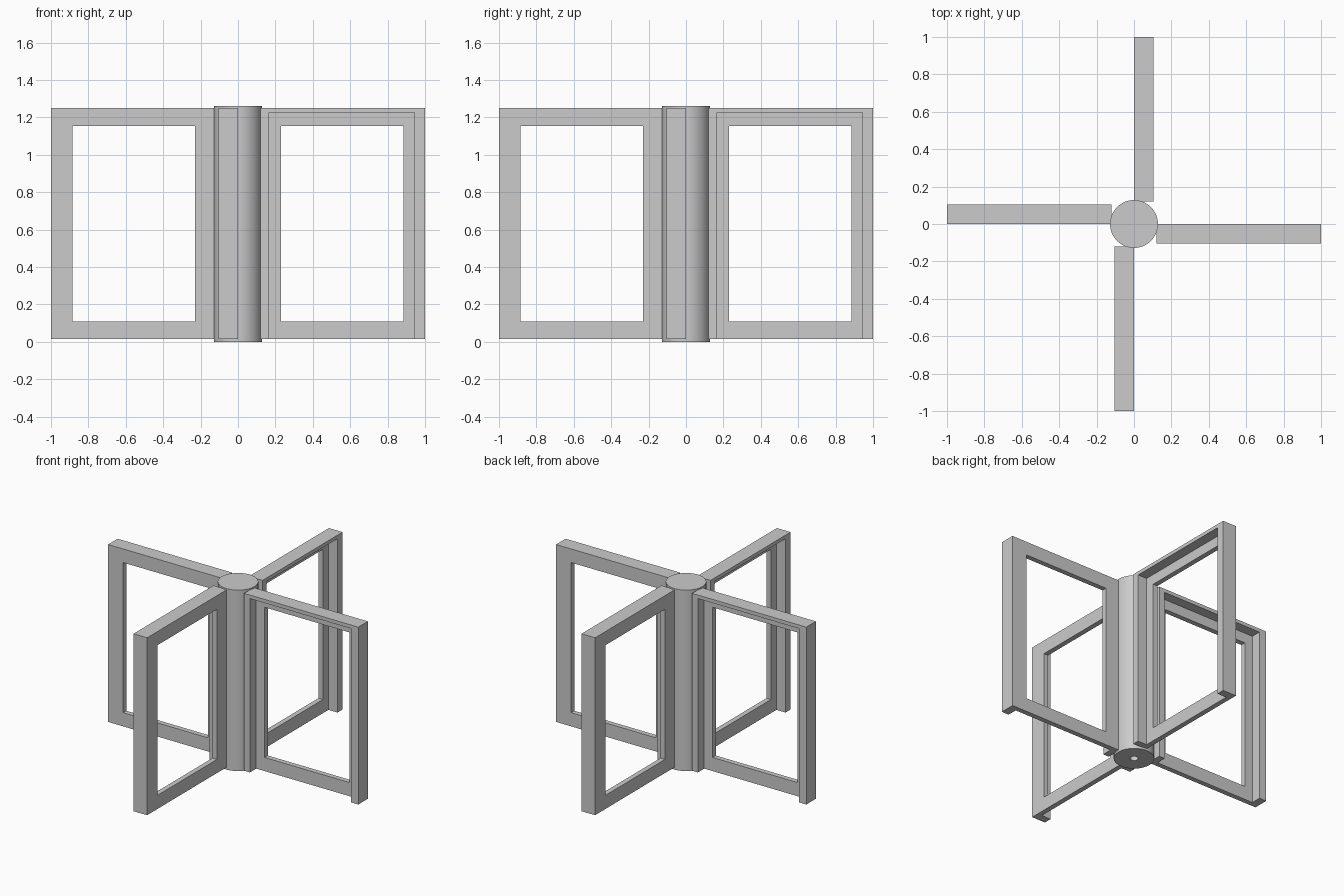
import bpy
import bmesh
from math import pi, cos, sin
from mathutils import Matrix, Vector

if "Cube" in bpy.data.objects:
    bpy.data.objects.remove(bpy.data.objects["Cube"], do_unlink=True)

grey = bpy.data.materials.new("light grey")
grey.use_nodes = True
grey.diffuse_color = (0.6, 0.6, 0.6, 1)
grey.node_tree.nodes["Principled BSDF"].inputs["Base Color"].default_value = (0.6, 0.6, 0.6, 1)


def add_object(name, bm):
    bmesh.ops.recalc_face_normals(bm, faces=bm.faces)
    mesh = bpy.data.meshes.new(name)
    bm.to_mesh(mesh)
    bm.free()
    mesh.materials.append(grey)
    obj = bpy.data.objects.new(name, mesh)
    bpy.context.collection.objects.link(obj)
    return obj


def box(name, low, high):
    low, high = Vector(low), Vector(high)
    bm = bmesh.new()
    bmesh.ops.create_cube(bm, size=1)
    for v in bm.verts:
        v.co = (low + high) / 2 + v.co * (high - low)
    return add_object(name, bm)


def select_only(obj):
    bpy.ops.object.select_all(action='DESELECT')
    obj.select_set(True)
    bpy.context.view_layer.objects.active = obj


def cut(obj, cutter):
    select_only(obj)
    mod = obj.modifiers.new("cut", 'BOOLEAN')
    mod.operation, mod.solver, mod.object = 'DIFFERENCE', 'EXACT', cutter
    bpy.ops.object.modifier_apply(modifier=mod.name)
    bpy.data.objects.remove(cutter, do_unlink=True)


# Central hub: capped cylinder with a blind axle bore in its underside
SIDES, HEIGHT = 64, 1.26
profile = [(0.026, 1.2), (0.026, 0), (0.128, 0), (0.128, HEIGHT)]
bm = bmesh.new()
rings = [[bm.verts.new((r * cos(2 * pi * i / SIDES), r * sin(2 * pi * i / SIDES), z))
          for i in range(SIDES)] for r, z in profile]
for a, b in zip(rings, rings[1:]):
    for i in range(SIDES):
        j = (i + 1) % SIDES
        bm.faces.new((a[i], a[j], b[j], b[i]))
bm.faces.new(rings[0])
bm.faces.new(rings[-1])
hub = add_object("central_hub", bm)
select_only(hub)
bpy.ops.object.shade_smooth_by_angle()

# Wing frame: slab with a rebate open at the bottom and a window through the back plate
BOTTOM, TOP, DEPTH, PLATE = 0.015, 1.25, 0.105, 0.035
wing = box("wing_frame_left", (0.12, -DEPTH, BOTTOM), (1, 0, TOP))
cut(wing, box("rebate_cutter", (0.165, -0.2, -0.1), (0.945, -PLATE, 1.225)))
cut(wing, box("window_cutter", (0.23, -0.2, 0.11), (0.885, 0.1, 1.155)))

# The other three wings, a quarter turn apart
for turn, side in enumerate(("back", "right", "front"), start=1):
    copy = bpy.data.objects.new("wing_frame_" + side, wing.data.copy())
    copy.data.transform(Matrix.Rotation(turn * pi / 2, 4, 'Z'))
    bpy.context.collection.objects.link(copy)
